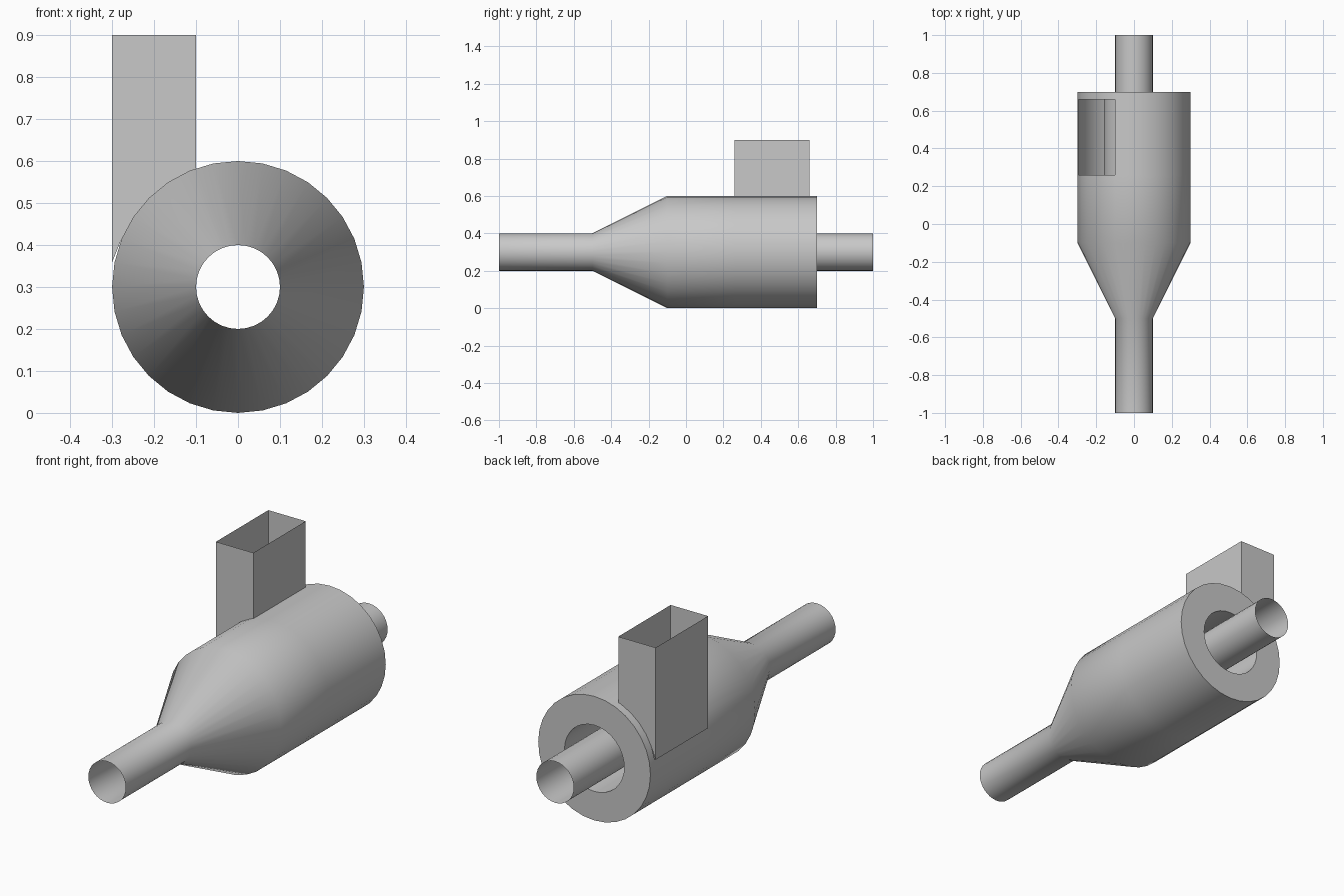
import bpy, bmesh, math

if "Cube" in bpy.data.objects:
    bpy.data.objects.remove(bpy.data.objects["Cube"])

SEG = 32
R, CZ = 0.3, 0.3            # body radius and axis height
Y0, Y1 = 0.26, 0.66         # inlet duct span along the axis
XL, XR, TOP = -0.3, -0.1, 0.9

metal = bpy.data.materials.new("grey_metal")
metal.diffuse_color = (0.58, 0.58, 0.58, 1)
metal.use_nodes = True
metal.node_tree.nodes["Principled BSDF"].inputs["Base Color"].default_value = metal.diffuse_color

def finish(name, bm, smooth=True, flip=False):
    bmesh.ops.recalc_face_normals(bm, faces=bm.faces)
    if flip:
        bmesh.ops.reverse_faces(bm, faces=bm.faces)
    me = bpy.data.meshes.new(name)
    bm.to_mesh(me)
    bm.free()
    me.materials.append(metal)
    ob = bpy.data.objects.new(name, me)
    bpy.context.collection.objects.link(ob)
    bpy.context.view_layer.objects.active = ob
    ob.select_set(True)
    if smooth:
        bpy.ops.object.shade_smooth_by_angle(angle=math.radians(35))
    ob.select_set(False)

# unit circle directions; one extra point lies on the chord under the duct's inner wall
circle = [(math.cos(2 * math.pi * i / SEG), math.sin(2 * math.pi * i / SEG)) for i in range(SEG)]
a, b = circle[9], circle[10]
t = (XR / R - a[0]) / (b[0] - a[0])
body_circle = circle[:10] + [(XR / R, a[1] + t * (b[1] - a[1]))] + circle[10:]

def lathe(profile, dirs):
    """Sheet swept round the y axis from (y, radius) pairs."""
    bm = bmesh.new()
    rings = [[bm.verts.new((r * c, y, CZ + r * s)) for c, s in dirs] for y, r in profile]
    n = len(dirs)
    for p, q in zip(rings, rings[1:]):
        for i in range(n):
            j = (i + 1) % n
            bm.faces.new((p[i], p[j], q[j], q[i]))
    return bm

# body: front pipe, cone, barrel and ring-shaped back plate, opened below the duct
bm = lathe([(-1, 0.1), (-0.5, 0.1), (-0.1, R), (Y0, R), (Y1, R), (0.7, R), (0.7, 0.16)], body_circle)
opening = []
for f in bm.faces:
    c = f.calc_center_median()
    if Y0 < c.y < Y1 and c.x < XR and c.z > CZ + R * circle[1][1]:
        opening.append(f)
# orient outward before opening the shell
bmesh.ops.recalc_face_normals(bm, faces=bm.faces)
bmesh.ops.delete(bm, geom=opening, context='FACES')
finish("separator_body", bm)

# sleeve inside the barrel and the outlet pipe running through it
finish("inner_sleeve", lathe([(0.7, 0.16), (0.1, 0.16)], circle))
finish("outlet_pipe", lathe([(1, 0.1), (0.1, 0.1)], circle))

# inlet duct: open rectangular sheet whose end walls follow the barrel
bottom = [(XR, CZ + R * body_circle[10][1])]
bottom += [(R * c, CZ + R * s) for c, s in circle[10:15]]
bottom += [(XL, CZ + R * circle[15][1])]
outline = [(XL, TOP), (XR, TOP)] + bottom
bm = bmesh.new()
front = [bm.verts.new((x, Y0, z)) for x, z in outline]
back = [bm.verts.new((x, Y1, z)) for x, z in outline]
bm.faces.new(front)
bm.faces.new(back)
bm.faces.new((front[1], front[2], back[2], back[1]))
bm.faces.new((front[0], front[-1], back[-1], back[0]))
finish("inlet_duct", bm, smooth=False)
